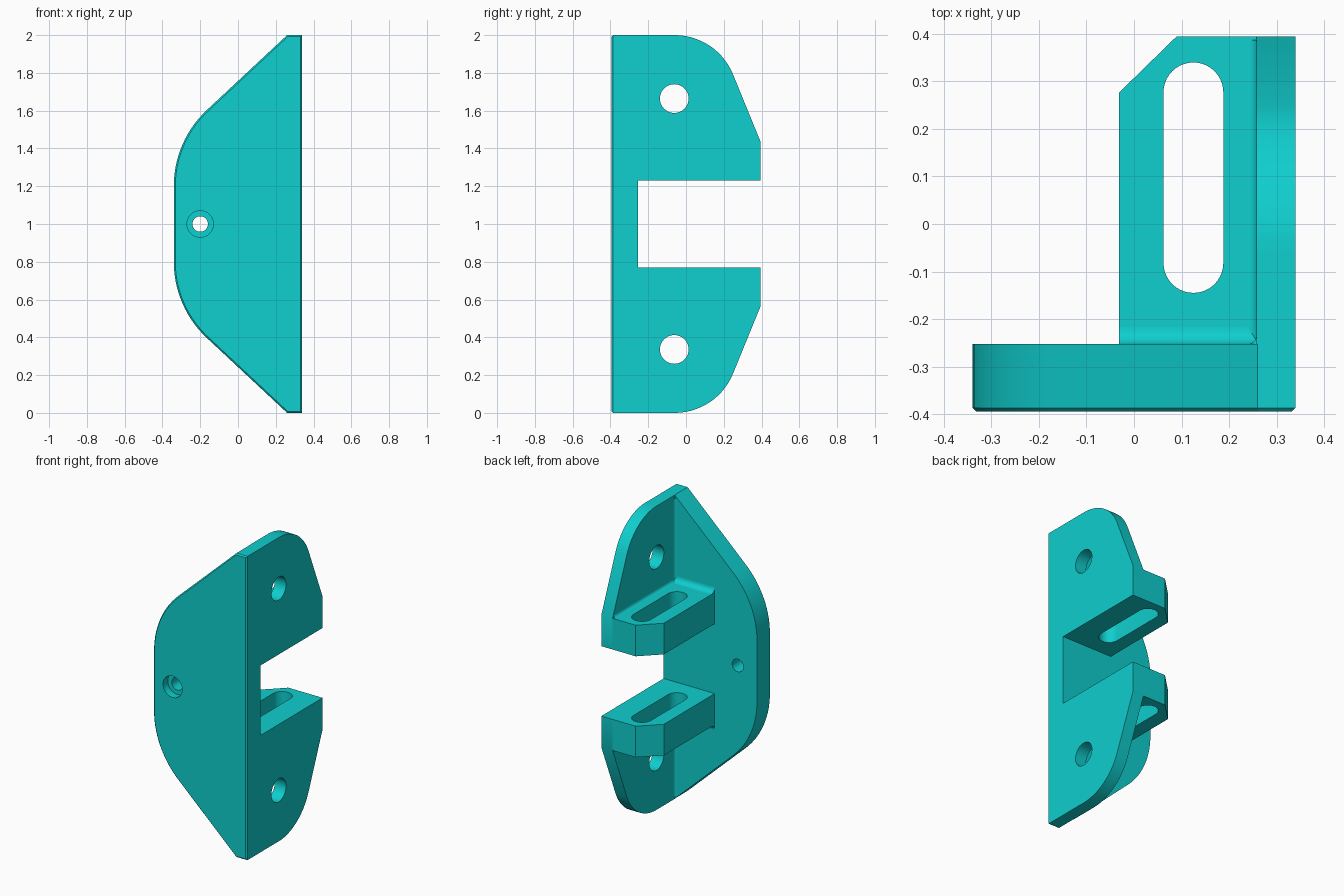
import bpy, bmesh, math
from mathutils import Vector

if "Cube" in bpy.data.objects:
    bpy.data.objects.remove(bpy.data.objects["Cube"])

teal = bpy.data.materials.new("teal")
teal.diffuse_color = (0.005, 0.62, 0.62, 1)
teal.use_nodes = True
teal.node_tree.nodes["Principled BSDF"].inputs["Base Color"].default_value = teal.diffuse_color

X_IN, X_OUT = 0.258, 0.34            # side plate thickness range
Y_FRONT, Y_BACK, Y_END = -0.395, -0.253, 0.395
Z_NOTCH, Z_SHELF = 1.23, 1.435


def arc(cx, cy, r, a0, a1, n):
    return [(cx + r * math.cos(math.radians(a0 + (a1 - a0) * i / n)),
             cy + r * math.sin(math.radians(a0 + (a1 - a0) * i / n))) for i in range(n + 1)]


def rounded(prev, corner, nxt, t, n=14):
    """Tangent arc replacing a corner, starting t away from it."""
    c = Vector(corner)
    d0, d1 = (Vector(prev) - c).normalized(), (Vector(nxt) - c).normalized()
    half = d0.angle(d1) / 2
    r = t * math.tan(half)
    ctr = c + (d0 + d1).normalized() * (t / math.cos(half))
    u, v = c + d0 * t - ctr, c + d1 * t - ctr
    full = u.angle(v)
    pts = []
    for i in range(n + 1):
        f = i / n
        w = (u * math.sin((1 - f) * full) + v * math.sin(f * full)) / math.sin(full)
        pts.append(tuple(ctr + w.normalized() * r))
    return pts


def prism(name, pts, axis, lo, hi, flip=False, chamfer=0):
    """Extrude a 2D profile along an axis; flip mirrors it about z = 1."""
    def place(p, h):
        v = {"x": (h, p[0], p[1]), "y": (p[0], h, p[1]), "z": (p[0], p[1], h)}[axis]
        return (v[0], v[1], 2 - v[2]) if flip else v
    bm = bmesh.new()
    a = [bm.verts.new(place(p, lo)) for p in pts]
    b = [bm.verts.new(place(p, hi)) for p in pts]
    cap = bm.faces.new(a)
    bm.faces.new(b)
    for i in range(len(pts)):
        j = (i + 1) % len(pts)
        bm.faces.new((a[i], a[j], b[j], b[i]))
    bmesh.ops.recalc_face_normals(bm, faces=bm.faces)
    if chamfer:
        bmesh.ops.bevel(bm, geom=list(cap.edges), offset=chamfer, segments=1,
                        affect="EDGES", profile=0.5)
    me = bpy.data.meshes.new(name)
    bm.to_mesh(me)
    bm.free()
    me.materials.append(teal)
    ob = bpy.data.objects.new(name, me)
    bpy.context.collection.objects.link(ob)
    return ob


def activate(ob):
    bpy.ops.object.select_all(action="DESELECT")
    ob.select_set(True)
    bpy.context.view_layer.objects.active = ob


def cut(ob, cutter):
    m = ob.modifiers.new("cut", "BOOLEAN")
    m.operation, m.solver, m.object = "DIFFERENCE", "EXACT", cutter
    activate(ob)
    bpy.ops.object.modifier_apply(modifier="cut")
    bpy.data.objects.remove(cutter)


def circle(cx, cy, r, n=40):
    return arc(cx, cy, r, 0, 360, n)[:-1]


def fillet(cx, cy, sx, sy, r):
    """Concave fillet section in the corner (cx, cy), opening towards (sx, sy)."""
    return [(cx, cy)] + [(cx + sx * (r - r * math.cos(t)), cy + sy * (r - r * math.sin(t)))
                         for t in [math.pi / 2 * i / 8 for i in range(9)]]


# Front plate: sloped outline with rounded shoulders and a chamfered face
upper = [(X_OUT, 2), (0.26, 2)] + rounded((0.26, 2), (-0.34, 1.44), (-0.34, 1), 0.24)
outline = upper + [(x, 2 - z) for x, z in reversed(upper)]
front = prism("front_plate", outline, "y", Y_FRONT, Y_BACK, chamfer=0.008)
cut(front, prism("screw_hole", circle(-0.2, 1, 0.041), "y", -0.5, 0))
cut(front, prism("screw_recess", circle(-0.2, 1, 0.07), "y", -0.5, Y_FRONT + 0.05))

# Profiles of the side wing, shelf and shelf slot
wing_pts = [(Y_BACK, Z_NOTCH), (Y_BACK, 2)] + \
    rounded((Y_BACK, 2), (0.164, 2), (Y_END, Z_SHELF), 0.224) + \
    [(Y_END, Z_SHELF), (Y_END, Z_NOTCH)]
shelf_pts = [(X_IN, Y_BACK), (X_IN, Y_END), (0.09, Y_END), (-0.032, 0.276), (-0.032, Y_BACK)]
slot_pts = arc(0.125, 0.277, 0.063, 0, 180, 20) + arc(0.125, -0.082, 0.063, 180, 360, 20)

for flip, side in ((False, "upper"), (True, "lower")):
    # Side wing with bolt hole
    wing = prism(side + "_side_wing", wing_pts, "x", X_IN, X_OUT, flip)
    cut(wing, prism("bolt_hole", circle(-0.062, 1.664, 0.076), "x", 0, 0.6, flip))
    # Slotted shelf
    shelf = prism(side + "_shelf", shelf_pts, "z", Z_NOTCH, Z_SHELF, flip)
    cut(shelf, prism("slot", slot_pts, "z", 1.1, 1.6, flip))
    # Inside corner fillets
    prism(side + "_shelf_front_fillet", fillet(Y_BACK, Z_SHELF, 1, 1, 0.036), "x", -0.032, X_IN, flip)
    prism(side + "_shelf_side_fillet", fillet(X_IN, Z_SHELF, -1, 1, 0.02), "y", Y_BACK, 0.387, flip)
    prism(side + "_corner_fillet", fillet(X_IN, Y_BACK, -1, 1, 0.02), "z", Z_SHELF, 1.98, flip)

for ob in list(bpy.context.scene.objects):
    activate(ob)
    bpy.ops.object.shade_smooth_by_angle(angle=math.radians(30))
